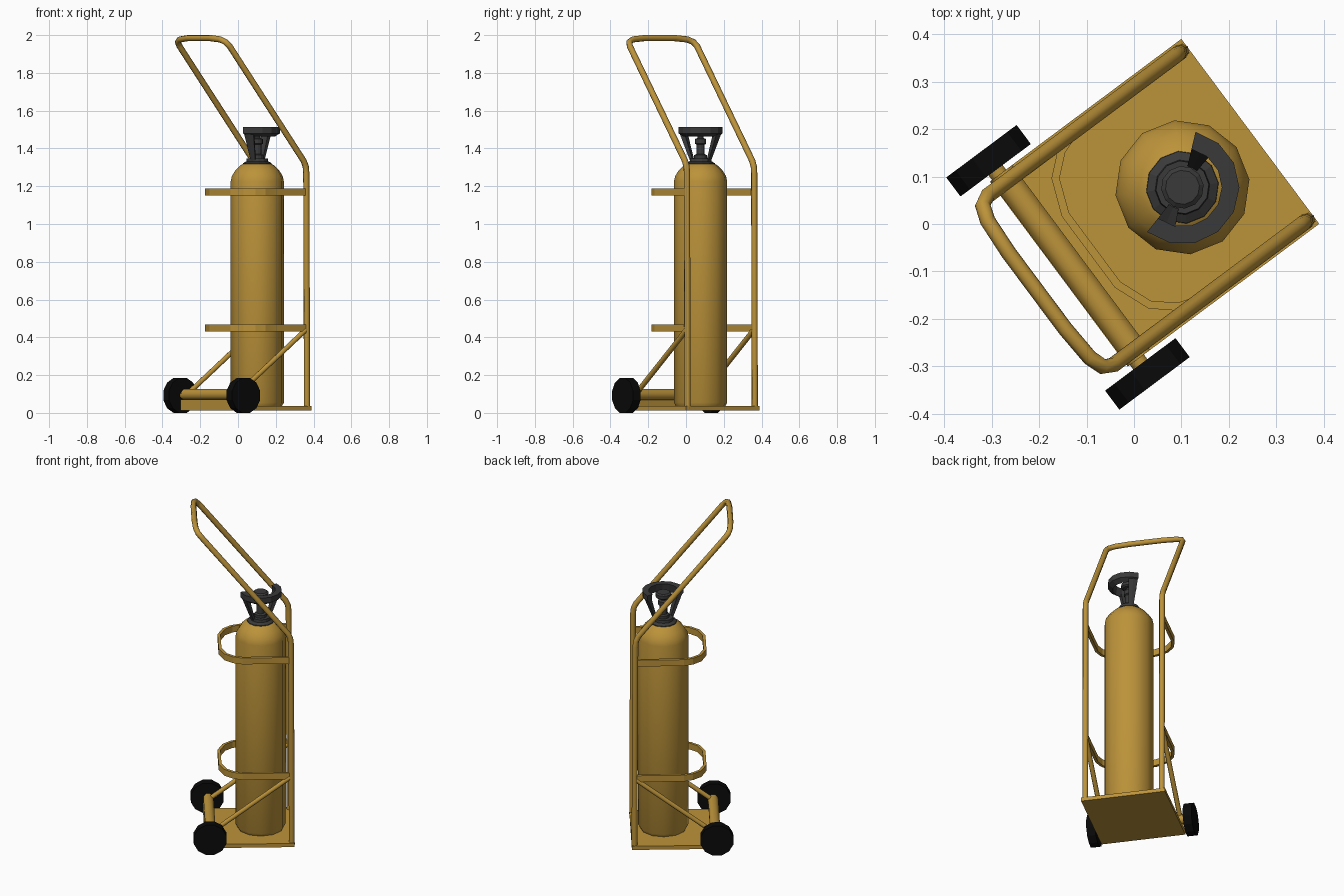
import bpy, bmesh, math
from mathutils import Matrix, Vector

if "Cube" in bpy.data.objects:
    bpy.data.objects.remove(bpy.data.objects["Cube"])

# The cart is built along local x (nose at +x) and turned on the ground
TURN = Matrix.Translation((-0.006, 0.008, 0)) @ Matrix.Rotation(math.radians(36.7), 4, 'Z')


def material(name, rgb):
    m = bpy.data.materials.new(name)
    m.diffuse_color = (*rgb, 1)
    m.use_nodes = True
    m.node_tree.nodes["Principled BSDF"].inputs["Base Color"].default_value = m.diffuse_color
    return m


GOLD = material("gold_paint", (0.5, 0.29, 0.042))
GREY = material("dark_grey", (0.042, 0.042, 0.043))
BLACK = material("black_rubber", (0.003, 0.003, 0.003))


def finish(obj, mat, smooth=0):
    obj.data.materials.append(mat)
    obj.matrix_world = TURN
    bpy.ops.object.select_all(action='DESELECT')
    obj.select_set(True)
    bpy.context.view_layer.objects.active = obj
    if obj.type == 'CURVE':
        bpy.ops.object.convert(target='MESH')
        obj = bpy.context.view_layer.objects.active
    if smooth:
        bpy.ops.object.shade_smooth_by_angle(angle=math.radians(smooth))
    return obj


def from_bmesh(name, bm, mat, smooth=0):
    bmesh.ops.recalc_face_normals(bm, faces=bm.faces)
    me = bpy.data.meshes.new(name)
    bm.to_mesh(me)
    bm.free()
    obj = bpy.data.objects.new(name, me)
    bpy.context.collection.objects.link(obj)
    return finish(obj, mat, smooth)


def box(name, lo, hi, mat):
    bm = bmesh.new()
    lo, hi = Vector(lo), Vector(hi)
    bmesh.ops.create_cube(bm, size=1, matrix=Matrix.Translation((lo + hi) / 2)
                          @ Matrix.Diagonal((*(hi - lo), 1)))
    return from_bmesh(name, bm, mat)


def cross_cylinder(name, x, y, z, r, length, sides, mat, smooth=0):
    """Cylinder lying along the axle direction, flat side down."""
    bm = bmesh.new()
    m = (Matrix.Translation((x, y, z)) @ Matrix.Rotation(math.pi / 2, 4, 'X')
         @ Matrix.Rotation(math.pi / sides, 4, 'Z'))
    bmesh.ops.create_cone(bm, cap_ends=True, segments=sides, radius1=r, radius2=r,
                          depth=length, matrix=m)
    return from_bmesh(name, bm, mat, smooth)


def tube(name, pts, r, mat):
    cu = bpy.data.curves.new(name, 'CURVE')
    cu.dimensions = '3D'
    cu.bevel_depth, cu.bevel_resolution, cu.use_fill_caps = r, 2, True
    sp = cu.splines.new('POLY')
    sp.points.add(len(pts) - 1)
    for p, co in zip(sp.points, pts):
        p.co = (*co, 1)
    obj = bpy.data.objects.new(name, cu)
    bpy.context.collection.objects.link(obj)
    return finish(obj, mat, 50)


BOTTLE = (0.128, -0.009)


def lathe(name, profile, mat, sides=12, arc=None, smooth=0):
    """Turn a profile about the bottle axis; an arc sweeps a closed section."""
    a0, a1 = [math.radians(a) for a in (arc or (0, 360))]
    bm = bmesh.new()
    rings = []
    for i in range(sides + 1):
        a = a0 + (a1 - a0) * i / sides
        rings.append([bm.verts.new((BOTTLE[0] + r * math.cos(a), BOTTLE[1] + r * math.sin(a), z))
                      for r, z in profile])
    n = len(profile)
    for p, q in zip(rings, rings[1:]):
        for j in range(n if arc else n - 1):
            k = (j + 1) % n
            bm.faces.new((p[j], q[j], q[k], p[k]))
    if arc:
        bm.faces.new(rings[0])
        bm.faces.new(rings[-1])
    bmesh.ops.remove_doubles(bm, verts=bm.verts, dist=1e-5)
    return from_bmesh(name, bm, mat, smooth)


# Base plate with raised rear lip
box("base_plate", (-0.19, -0.243, 0.013), (0.313, 0.243, 0.036), GOLD)
box("rear_lip", (-0.19, -0.243, 0.013), (-0.165, 0.243, 0.072), GOLD)

# Axle and wheels
cross_cylinder("axle_housing", -0.16, 0, 0.097, 0.031, 0.486, 8, GOLD, 50)
cross_cylinder("axle", -0.166, 0, 0.0925, 0.02, 0.56, 8, GOLD, 50)
for side, s in (("left", 1), ("right", -1)):
    cross_cylinder(side + "_wheel", -0.166, s * 0.28, 0.0925, 0.0957, 0.05, 12, BLACK)

# Tubular frame: one side mirrored into the full bent handle
half = [(0.298, 0.222, 0.02), (0.293, 0.222, 1.27), (0.289, 0.222, 1.305), (0.275, 0.222, 1.335),
        (-0.212, 0.222, 1.94), (-0.232, 0.212, 1.963), (-0.243, 0.18, 1.977), (-0.248, 0.1, 1.984)]
tube("handle_frame", half + [(x, -y, z) for x, y, z in reversed(half)], 0.0165, GOLD)

# Diagonal braces
for side, s in (("left", 1), ("right", -1)):
    tube(side + "_brace", [(0.29, s * 0.222, 0.44), (-0.16, s * 0.222, 0.1)], 0.014, GOLD)

# Retaining hoops around the back
side_path = [(0.293, 0.222), (0.02, 0.222), (-0.03, 0.205), (-0.075, 0.166), (-0.104, 0.092)]
path = side_path + [(x, -y) for x, y in reversed(side_path)]
for name, z in (("lower_hoop", 0.43), ("upper_hoop", 1.15)):
    bm = bmesh.new()
    rows = [[bm.verts.new((x, y, z + h)) for h in (0, 0.039)] for x, y in path]
    for a, b in zip(rows, rows[1:]):
        bm.faces.new((a[0], b[0], b[1], a[1]))
    hoop = from_bmesh(name, bm, GOLD)
    mod = hoop.modifiers.new("thickness", 'SOLIDIFY')
    mod.thickness, mod.offset = 0.017, 0

# Gas bottle
lathe("bottle", [(0, 0.036), (0.132, 0.036), (0.142, 0.055), (0.142, 1.225), (0.135, 1.255),
                 (0.116, 1.285), (0.09, 1.31), (0.065, 1.325), (0, 1.33)], GOLD, smooth=40)

# Valve: neck collar, stem and handwheel
lathe("neck_collar", [(0, 1.3), (0.078, 1.312), (0.076, 1.322), (0.058, 1.332),
                      (0.056, 1.348), (0, 1.348)], GREY)
lathe("valve_stem", [(0, 1.34), (0.034, 1.34), (0.034, 1.365), (0.022, 1.37), (0.022, 1.42),
                     (0.03, 1.425), (0.03, 1.45), (0.016, 1.455), (0.016, 1.48), (0, 1.48)], GREY)
lathe("handwheel", [(0, 1.468), (0.036, 1.468), (0.045, 1.475), (0.045, 1.495), (0.036, 1.502),
                    (0, 1.502)], GREY)

# Valve guard: open ring on two flared struts
lathe("guard_ring", [(0.083, 1.513), (0.12, 1.513), (0.12, 1.48), (0.092, 1.462)], GREY, 8, (-165, 40))
for name, arc in (("guard_strut_a", (12, 40)), ("guard_strut_b", (-165, -137))):
    lathe(name, [(0.042, 1.335), (0.057, 1.335), (0.117, 1.49), (0.09, 1.49)], GREY, 2, arc)
